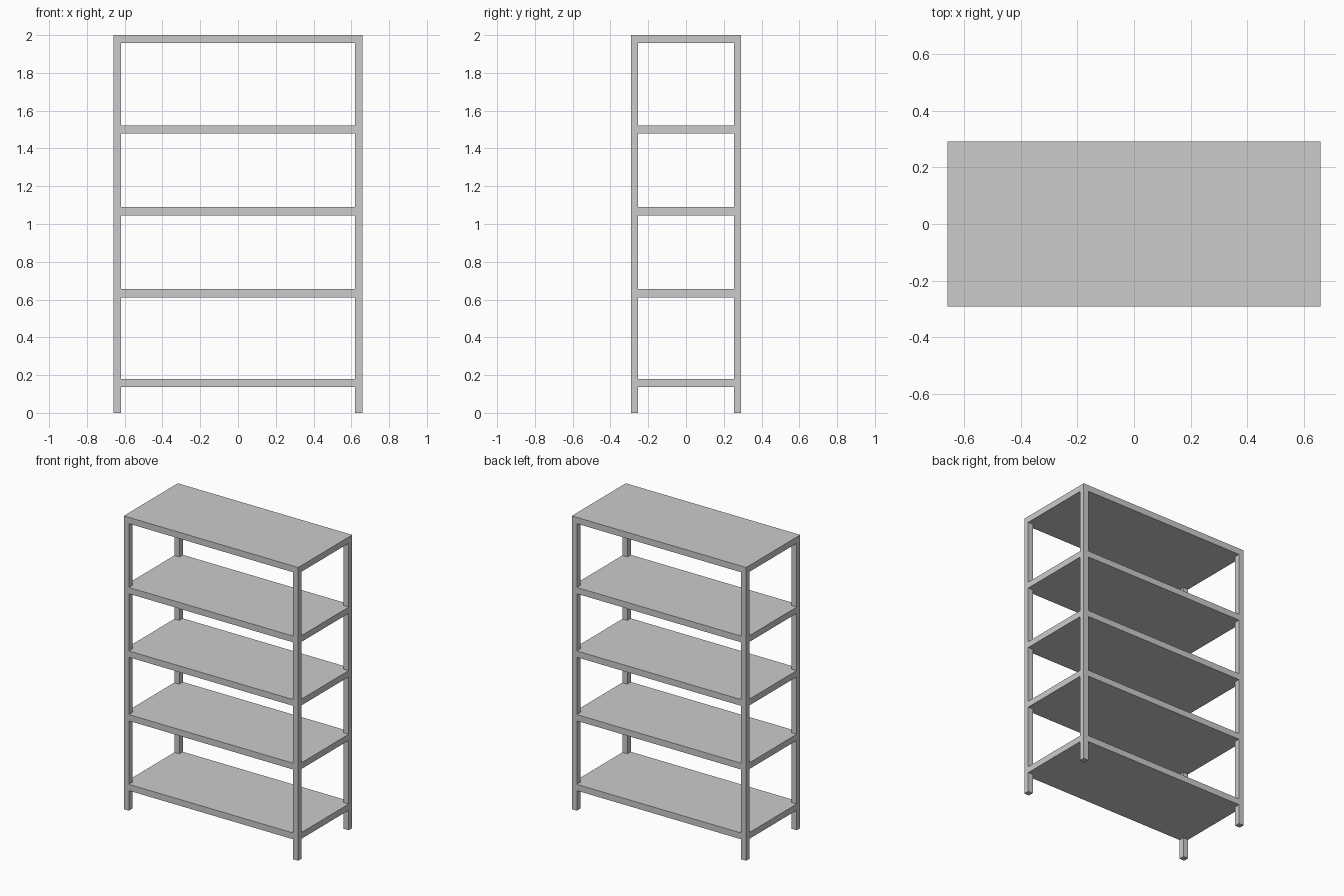
import bpy, bmesh

if "Cube" in bpy.data.objects:
    bpy.data.objects.remove(bpy.data.objects["Cube"])

HX, HY = 0.658, 0.291      # half width and half depth
POST = 0.038               # square post thickness
THICK = 0.043              # shelf thickness
HEIGHT = 2.0


def prism(name, outline, z0, z1):
    """Extrude a flat outline from z0 up to z1."""
    bm = bmesh.new()
    face = bm.faces.new([bm.verts.new((x, y, z0)) for x, y in outline])
    ext = bmesh.ops.extrude_face_region(bm, geom=[face])
    top = [v for v in ext["geom"] if isinstance(v, bmesh.types.BMVert)]
    bmesh.ops.translate(bm, verts=top, vec=(0, 0, z1 - z0))
    bmesh.ops.recalc_face_normals(bm, faces=bm.faces)
    mesh = bpy.data.meshes.new(name)
    bm.to_mesh(mesh)
    bm.free()
    obj = bpy.data.objects.new(name, mesh)
    bpy.context.collection.objects.link(obj)
    return obj


def rect(x0, x1, y0, y1):
    return [(x0, y0), (x1, y0), (x1, y1), (x0, y1)]


# Four corner posts, up to the underside of the top shelf
for sx, side in ((-1, "left"), (1, "right")):
    for sy, end in ((-1, "front"), (1, "back")):
        xs = sorted((sx * HX, sx * (HX - POST)))
        ys = sorted((sy * HY, sy * (HY - POST)))
        prism(f"{end}_{side}_post", rect(*xs, *ys), 0, HEIGHT - THICK)

# Lower shelves, notched at the corners and flush with the posts
ix, iy = HX - POST, HY - POST
notched = [(-ix, -HY), (ix, -HY), (ix, -iy), (HX, -iy), (HX, iy), (ix, iy),
           (ix, HY), (-ix, HY), (-ix, iy), (-HX, iy), (-HX, -iy), (-ix, -iy)]
for i, z in enumerate((0.136, 0.612, 1.046, 1.479)):
    prism(f"shelf_{i + 1}", notched, z, z + THICK)

# Top shelf caps the posts
prism("top_shelf", rect(-HX, HX, -HY, HY), HEIGHT - THICK, HEIGHT)
